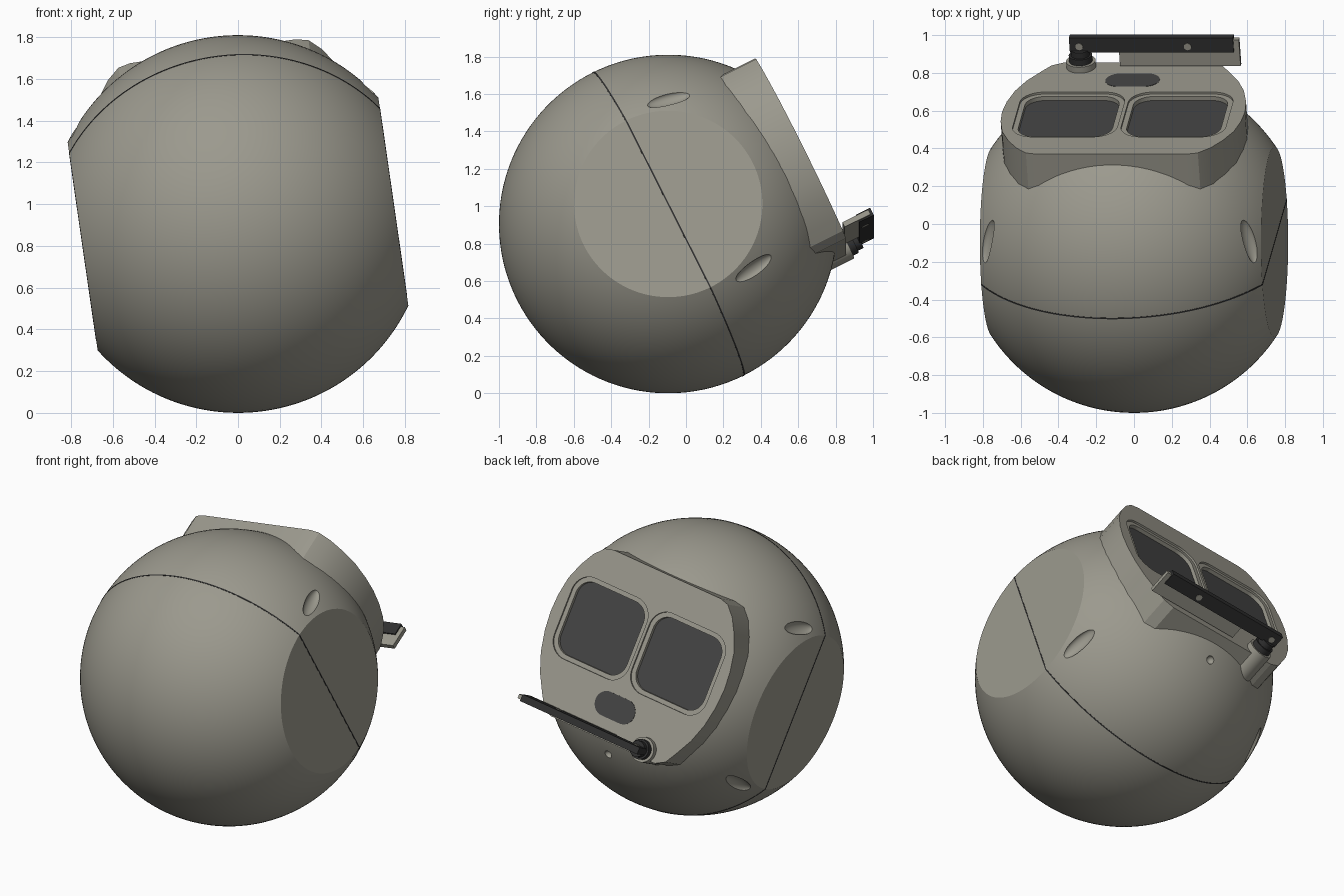
import bpy, bmesh, math
from mathutils import Matrix, Vector

if "Cube" in bpy.data.objects:
    bpy.data.objects.remove(bpy.data.objects["Cube"], do_unlink=True)

R, FLAT, FACE = 0.905, 0.752, 0.79      # ball radius, side flats, panel face
POSE = (Matrix.Translation((0, -0.095, R))
        @ Matrix.Rotation(math.radians(-8.2), 4, 'Y')
        @ Matrix.Rotation(math.radians(26.6), 4, 'X'))


def material(name, color):
    m = bpy.data.materials.new(name)
    m.use_nodes = True
    m.diffuse_color = (*color, 1)
    b = m.node_tree.nodes["Principled BSDF"]
    b.inputs["Base Color"].default_value = (*color, 1)
    b.inputs["Roughness"].default_value = 0.6
    return m


SHELL = material("warm_grey", (0.33, 0.32, 0.27))
GLASS = material("dark_grey", (0.06, 0.06, 0.06))
BLACK = material("near_black", (0.03, 0.03, 0.03))


def finish(name, bm, mat):
    bmesh.ops.recalc_face_normals(bm, faces=bm.faces)
    me = bpy.data.meshes.new(name)
    bm.to_mesh(me)
    bm.free()
    ob = bpy.data.objects.new(name, me)
    bpy.context.collection.objects.link(ob)
    me.materials.append(mat)
    return ob


def prism(name, outline, y0, y1, mat=SHELL):
    """Extrude an (x, z) outline along y."""
    bm = bmesh.new()
    f = bm.faces.new([bm.verts.new((x, y0, z)) for x, z in outline])
    ext = bmesh.ops.extrude_face_region(bm, geom=[f])["geom"]
    verts = [g for g in ext if isinstance(g, bmesh.types.BMVert)]
    bmesh.ops.translate(bm, verts=verts, vec=(0, y1 - y0, 0))
    return finish(name, bm, mat)


def rounded(cx, cz, hw, hh, r, n=10):
    """Outline of a rectangle with rounded corners."""
    pts = []
    for k, (sx, sz) in enumerate([(1, 1), (-1, 1), (-1, -1), (1, -1)]):
        for i in range(n + 1):
            t = math.pi / 2 * (k + i / n)
            p = (cx + sx * (hw - r) + r * math.cos(t), cz + sz * (hh - r) + r * math.sin(t))
            if not pts or (Vector(p) - Vector(pts[-1])).length > 1e-5:
                pts.append(p)
    if (Vector(pts[0]) - Vector(pts[-1])).length < 1e-5:
        pts.pop()
    return pts


def box(name, lo, hi, mat=SHELL):
    outline = [(lo[0], lo[2]), (hi[0], lo[2]), (hi[0], hi[2]), (lo[0], hi[2])]
    return prism(name, outline, lo[1], hi[1], mat)


def ellipsoid(name, matrix):
    bm = bmesh.new()
    bmesh.ops.create_uvsphere(bm, u_segments=32, v_segments=20, radius=1, matrix=matrix)
    return finish(name, bm, SHELL)


def cut(ob, cutter):
    cutter.hide_render = True
    mod = ob.modifiers.new("cut", 'BOOLEAN')
    mod.operation, mod.solver, mod.object = 'DIFFERENCE', 'EXACT', cutter
    bpy.context.view_layer.objects.active = ob
    bpy.ops.object.modifier_apply(modifier=mod.name)
    bpy.data.objects.remove(cutter, do_unlink=True)


def arc(radius, n=64):
    """Arc from one side flat over the top to the other."""
    a0 = math.acos(FLAT / R)
    return [(radius * math.cos(a0 + (math.pi - 2 * a0) * i / n),
             radius * math.sin(a0 + (math.pi - 2 * a0) * i / n)) for i in range(n + 1)]


# Ball housing with two side flats, turned around the side axis
bm = bmesh.new()
profile = [(FLAT, 0)] + arc(R) + [(-FLAT, 0)]
vs = [bm.verts.new((x, 0, z)) for x, z in profile]
es = [bm.edges.new(p) for p in zip(vs, vs[1:])]
bmesh.ops.spin(bm, geom=vs + es, cent=(0, 0, 0), axis=(1, 0, 0),
               angle=2 * math.pi, steps=128, use_duplicate=False)
bmesh.ops.remove_doubles(bm, verts=bm.verts, dist=1e-4)
ball = finish("ball_housing", bm, SHELL)
cut(ball, box("back_cutter", (-1, 0.735, -1), (1, 1.2, 1)))

# Four lens-shaped dimples beside the flats
for sx in (1, -1):
    for sz in (1, -1):
        out = Vector((sx * 0.70, 0.258, sz * 0.51)).normalized()
        along = (Vector((0, 1, 0)) - out * out.y).normalized()
        side = out.cross(along)
        rot = Matrix((along, side, out)).transposed().to_4x4()
        m = Matrix.Translation(out * R) @ rot @ Matrix.Diagonal((0.125, 0.042, 0.03, 1))
        cut(ball, ellipsoid("dimple_cutter", m))

# Small port below the panel
port = Vector((0, 0.65, -0.63)).normalized() * R
cut(ball, ellipsoid("port_cutter", Matrix.Translation(port) @ Matrix.Scale(0.026, 4)))

# Thin seam around the middle
top = arc(R + 0.0015)
prism("seam", top + [(-x, -z) for x, z in top], -0.004, 0.004, BLACK)

# Raised back panel with bulging sides
half = [(0.40, 0.54), (0.46, 0.525), (0.52, 0.465), (0.575, 0.375), (0.62, 0.27),
        (0.643, 0.15), (0.65, 0.04), (0.64, -0.08), (0.612, -0.21), (0.565, -0.33),
        (0.50, -0.44), (0.455, -0.51), (0.39, -0.545)]
panel = prism("back_panel", half + [(-x, z) for x, z in reversed(half)], 0.3, FACE)

# Two stepped windows
for name, s in (("left", 1), ("right", -1)):
    cut(panel, prism("rim_cutter", rounded(s * 0.29, 0.07, 0.28, 0.265, 0.12), FACE - 0.012, 1))
    inner = rounded(s * 0.29, 0.07, 0.252, 0.237, 0.10)
    cut(panel, prism("glass_cutter", inner, FACE - 0.04, 1))
    prism(name + "_window", inner, FACE - 0.041, FACE - 0.036, GLASS)

# Oval sensor plate
prism("oval_plate", rounded(0, -0.335, 0.145, 0.077, 0.0769), FACE - 0.004, FACE + 0.002, GLASS)

# Wiper: boss, post, arm, blade and screws
PX, PZ = -0.295, -0.495


def disc(name, x, z, r, y0, y1, mat):
    return prism(name, rounded(x, z, r, r, r, 12), y0, y1, mat)


disc("wiper_boss", PX, PZ, 0.078, 0.55, 0.825, SHELL)
disc("wiper_post", PX, PZ, 0.062, 0.82, 0.86, BLACK)
disc("wiper_post_neck", PX, PZ, 0.05, 0.85, 0.895, BLACK)
box("wiper_arm", (-0.347, 0.885, PZ - 0.022), (0.53, 0.97, PZ + 0.022), BLACK)
box("wiper_blade", (-0.085, 0.80, PZ - 0.014), (0.56, 0.955, PZ + 0.014), SHELL)
for i, x in enumerate((-0.295, 0.285)):
    bm = bmesh.new()
    bmesh.ops.create_cone(bm, cap_ends=True, segments=20, radius1=0.02, radius2=0.02,
                          depth=0.052, matrix=Matrix.Translation((x, 0.92, PZ)))
    finish(f"wiper_screw_{i + 1}", bm, SHELL)

# Tilt everything into its resting pose and smooth the curved surfaces
for ob in bpy.context.collection.objects:
    if ob.type == 'MESH':
        ob.matrix_world = POSE
        bpy.ops.object.select_all(action='DESELECT')
        ob.select_set(True)
        bpy.context.view_layer.objects.active = ob
        bpy.ops.object.shade_smooth_by_angle(angle=math.radians(25))
